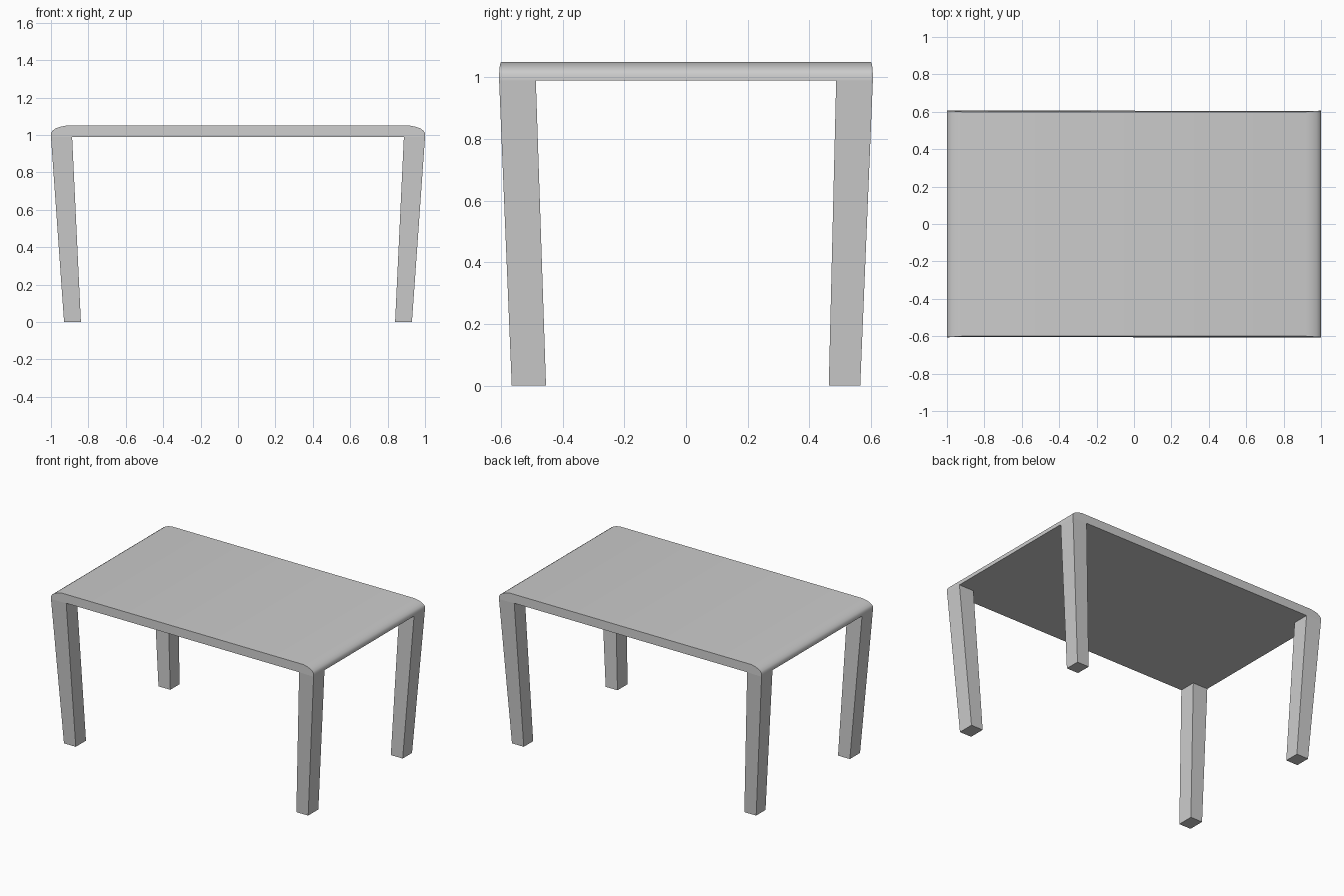
import bpy, bmesh

if "Cube" in bpy.data.objects:
    bpy.data.objects.remove(bpy.data.objects["Cube"])


def finish(bm, name):
    bmesh.ops.recalc_face_normals(bm, faces=bm.faces)
    mesh = bpy.data.meshes.new(name)
    bm.to_mesh(mesh)
    bm.free()
    obj = bpy.data.objects.new(name, mesh)
    bpy.context.collection.objects.link(obj)
    bpy.context.view_layer.objects.active = obj
    obj.select_set(True)
    bpy.ops.object.shade_smooth_by_angle(angle=0.6)
    obj.select_set(False)


# Tabletop: half profile (x, half depth, z) with rounded end, mirrored in x
half = [(0.885, 0.602, 0.99), (1.0, 0.606, 0.99), (1.0, 0.606, 1.01),
        (0.992, 0.605, 1.023), (0.975, 0.604, 1.035),
        (0.95, 0.602, 1.044), (0.92, 0.60, 1.05)]
profile = half + [(-x, d, z) for x, d, z in reversed(half)]
bm = bmesh.new()
front = [bm.verts.new((x, -d, z)) for x, d, z in profile]
back = [bm.verts.new((x, d, z)) for x, d, z in profile]
bm.faces.new(front)
bm.faces.new(back)
n = len(profile)
for i in range(n):
    j = (i + 1) % n
    bm.faces.new((front[i], front[j], back[j], back[i]))
finish(bm, "tabletop")


# Legs: tapered posts leaning inward to the floor
def leg(name, sx, sy, inner_foot):
    bm = bmesh.new()
    foot = [(0.93, 0.565), (0.84, 0.565), (0.84, inner_foot), (0.93, inner_foot)]
    head = [(1.0, 0.606), (0.887, 0.602), (0.887, 0.487), (1.0, 0.487)]
    lo = [bm.verts.new((sx * x, sy * y, 0)) for x, y in foot]
    hi = [bm.verts.new((sx * x, sy * y, 0.99)) for x, y in head]
    bm.faces.new(lo)
    bm.faces.new(hi)
    for i in range(4):
        j = (i + 1) % 4
        bm.faces.new((lo[i], lo[j], hi[j], hi[i]))
    finish(bm, name)


for sx, side in ((-1, "left"), (1, "right")):
    leg("front_" + side + "_leg", sx, -1, 0.454)
    leg("back_" + side + "_leg", sx, 1, 0.463)
